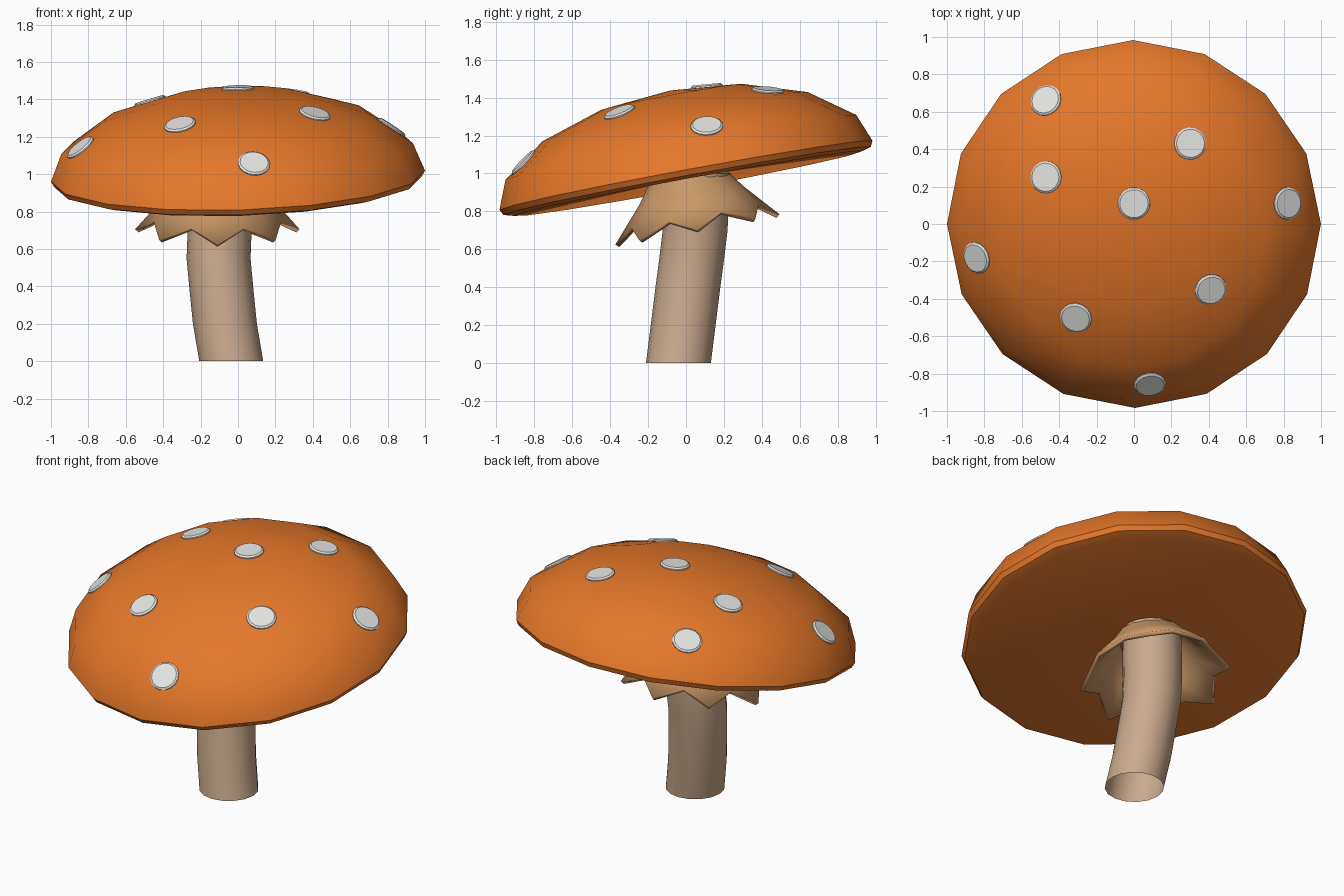
import bpy, bmesh, math
from mathutils import Vector, Matrix
from mathutils.bvhtree import BVHTree

cube = bpy.data.objects.get("Cube")
if cube:
    bpy.data.objects.remove(cube, do_unlink=True)

SIDES = 16


def material(name, rgb):
    m = bpy.data.materials.new(name)
    m.use_nodes = True
    color = (*rgb, 1)
    m.diffuse_color = color
    m.node_tree.nodes["Principled BSDF"].inputs["Base Color"].default_value = color
    return m


orange = material("orange", (0.78, 0.185, 0.023))
white = material("white", (0.78, 0.78, 0.77))
beige = material("beige", (0.58, 0.40, 0.27))
tan = material("tan", (0.59, 0.31, 0.135))


def ring(radius, z, center=(0, 0), sides=SIDES):
    return [Vector((center[0] + radius * math.cos(i * math.tau / sides),
                    center[1] + radius * math.sin(i * math.tau / sides), z))
            for i in range(sides)]


def loft(name, rings, mat, matrix=Matrix(), fill_end=False, angle=40):
    """Skin a stack of rings running upwards; a zero-size ring closes to a point."""
    bm = bmesh.new()
    loops = [[bm.verts.new(matrix @ p) for p in r] for r in rings]
    for low, high in zip(loops, loops[1:]):
        n = len(low)
        for i in range(n):
            j = (i + 1) % n
            bm.faces.new((low[i], low[j], high[j], high[i]))
    if fill_end:
        bm.faces.new(loops[-1])
    bmesh.ops.remove_doubles(bm, verts=bm.verts, dist=0.0005)
    mesh = bpy.data.meshes.new(name)
    bm.to_mesh(mesh)
    bm.free()
    mesh.materials.append(mat)
    obj = bpy.data.objects.new(name, mesh)
    bpy.context.collection.objects.link(obj)
    bpy.ops.object.select_all(action='DESELECT')
    obj.select_set(True)
    bpy.context.view_layer.objects.active = obj
    bpy.ops.object.shade_smooth_by_angle(angle=math.radians(angle))
    return obj


# Tilted cap with a rounded lip and slightly hollow underside
tilt = Matrix.Rotation(math.radians(10.5), 4, 'X')
cap_matrix = Matrix.Translation((0, 0, 0.99)) @ Matrix.Rotation(math.radians(-1.7), 4, 'Y') @ tilt
cap_profile = [(0, 0), (0.93, -0.045), (0.985, -0.03), (1, 0), (0.94, 0.15),
               (0.71, 0.315), (0.38, 0.42), (0, 0.455)]
cap = loft("cap", [ring(r, z) for r, z in cap_profile], orange, cap_matrix)

# Raised spots set on the cap surface
spots = [(0, 0.11), (-0.47, 0.66), (-0.47, 0.25), (0.3, 0.43), (0.82, 0.11),
         (0.41, -0.35), (-0.31, -0.5), (-0.84, -0.18), (0.085, -0.855)]
mesh = cap.data
surface = BVHTree.FromPolygons([v.co for v in mesh.vertices],
                               [p.vertices[:] for p in mesh.polygons])
down = Vector((0, 0, -1))
for x, y in spots:
    point = surface.ray_cast(Vector((x, y, 3)), down)[0]
    normal = Vector()
    for dx, dy in ((0, 0), (0.05, 0), (-0.05, 0), (0, 0.05), (0, -0.05)):
        normal += surface.ray_cast(Vector((x + dx, y + dy, 3)), down)[1]
    place = Matrix.Translation(point) @ normal.to_track_quat('Z', 'Y').to_matrix().to_4x4()
    loft("cap_spot", [ring(0.086, -0.025), ring(0.086, 0.006), ring(0.076, 0.014)],
         white, place, fill_end=True, angle=25)

# Bent stem, open at both ends
stem_path = [(-0.036, -0.04, 0), (-0.07, -0.015, 0.2), (-0.09, 0.01, 0.4),
             (-0.104, 0.03, 0.55), (-0.098, 0.048, 0.7), (-0.09, 0.055, 0.85),
             (-0.08, 0.06, 1.0)]
loft("stem", [ring(0.171, z, (x, y)) for x, y, z in stem_path], beige)

# Flared skirt with eight pointed tips
hem = [Vector((p.x, p.y, 0)) if i % 2 == 0 else Vector((p.x * 0.84, p.y * 0.84, 0.07))
       for i, p in enumerate(ring(0.44, 0))]
skirt = loft("skirt", [hem, ring(0.28, 0.18), ring(0.2, 0.29), ring(0.18, 0.33)], tan,
             Matrix.Translation((-0.11, 0.06, 0.705)) @ tilt, angle=30)
thickness = skirt.modifiers.new("thickness", 'SOLIDIFY')
thickness.thickness = 0.025
thickness.offset = -1
